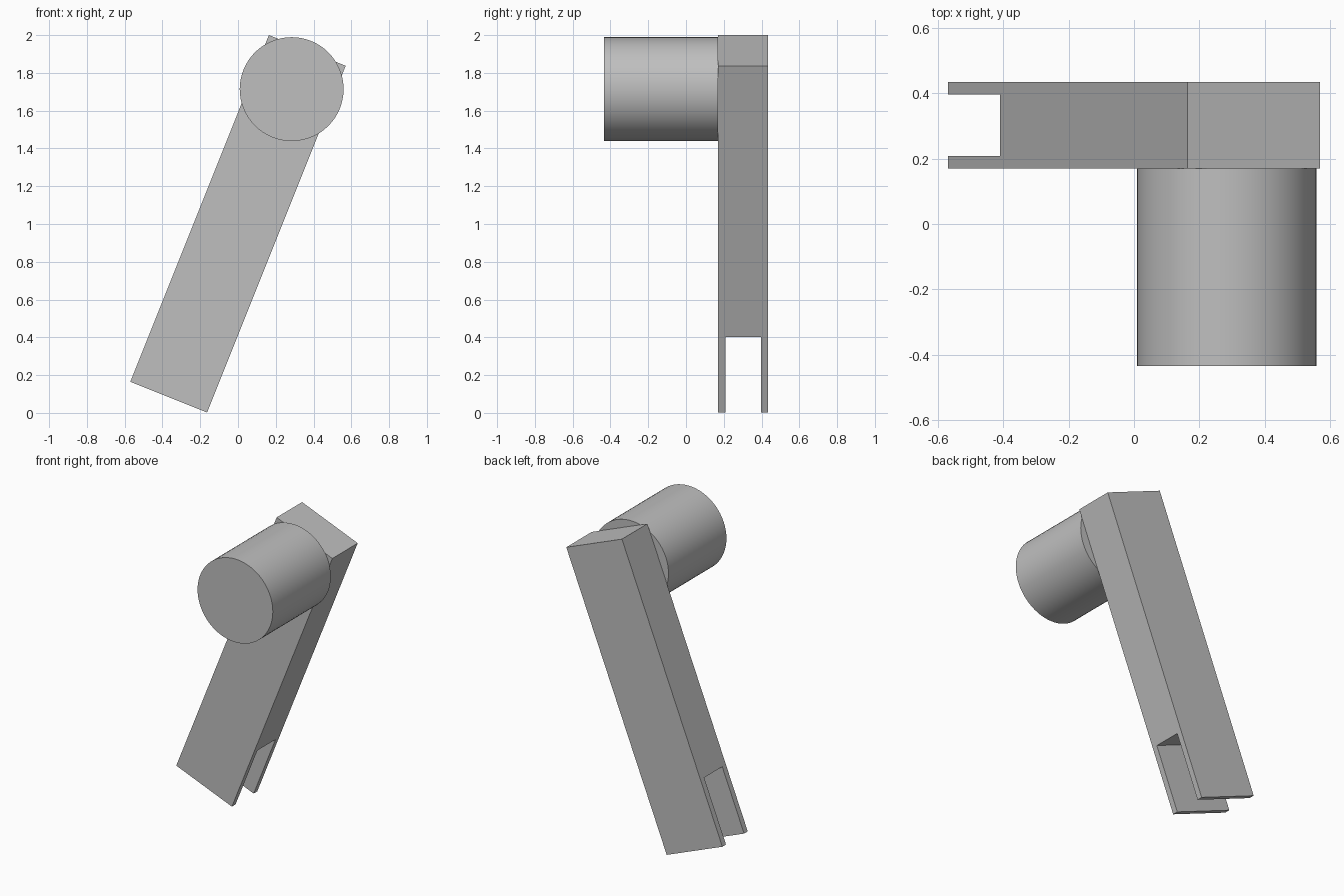
import bpy, bmesh, math
from mathutils import Vector

cube = bpy.data.objects.get("Cube")
if cube:
    bpy.data.objects.remove(cube, do_unlink=True)

grey = bpy.data.materials.new("plain grey")
grey.use_nodes = True
colour = (0.52, 0.52, 0.52, 1)
grey.diffuse_color = colour
grey.node_tree.nodes["Principled BSDF"].inputs["Base Color"].default_value = colour

# Arm frame: foot is the middle of the lower end, up runs along the arm
foot = Vector((-0.367, 0, 0.083))
tip = Vector((0.367, 0, 1.919))
up = (tip - foot).normalized()
across = Vector((up.z, 0, -up.x))
length = (tip - foot).length
half_width = 0.219
front, back = 0.17, 0.435
wall, slot = 0.038, 0.43

# Forked arm: a slotted side profile extruded across the arm's width
bm = bmesh.new()
profile = [(front, 0), (front + wall, 0), (front + wall, slot), (back - wall, slot),
           (back - wall, 0), (back, 0), (back, length), (front, length)]
verts = [bm.verts.new(foot + up * d - across * half_width + Vector((0, y, 0)))
         for y, d in profile]
face = bm.faces.new(verts)
extruded = bmesh.ops.extrude_face_region(bm, geom=[face])["geom"]
bmesh.ops.translate(bm, vec=across * half_width * 2,
                    verts=[v for v in extruded if isinstance(v, bmesh.types.BMVert)])
bmesh.ops.recalc_face_normals(bm, faces=bm.faces)
mesh = bpy.data.meshes.new("forked_arm")
bm.to_mesh(mesh)
bm.free()
arm = bpy.data.objects.new("forked_arm", mesh)
bpy.context.collection.objects.link(arm)
mesh.materials.append(grey)

# Round drum standing out from the front of the arm's upper end
drum_front = -0.435
bpy.ops.mesh.primitive_cylinder_add(
    vertices=64, radius=0.275, depth=front - drum_front,
    location=(0.284, (front + drum_front) / 2, 1.714),
    rotation=(math.pi / 2, 0, 0))
drum = bpy.context.object
drum.name = "round_drum"
drum.data.materials.append(grey)
bpy.ops.object.shade_smooth_by_angle(angle=math.radians(30))
